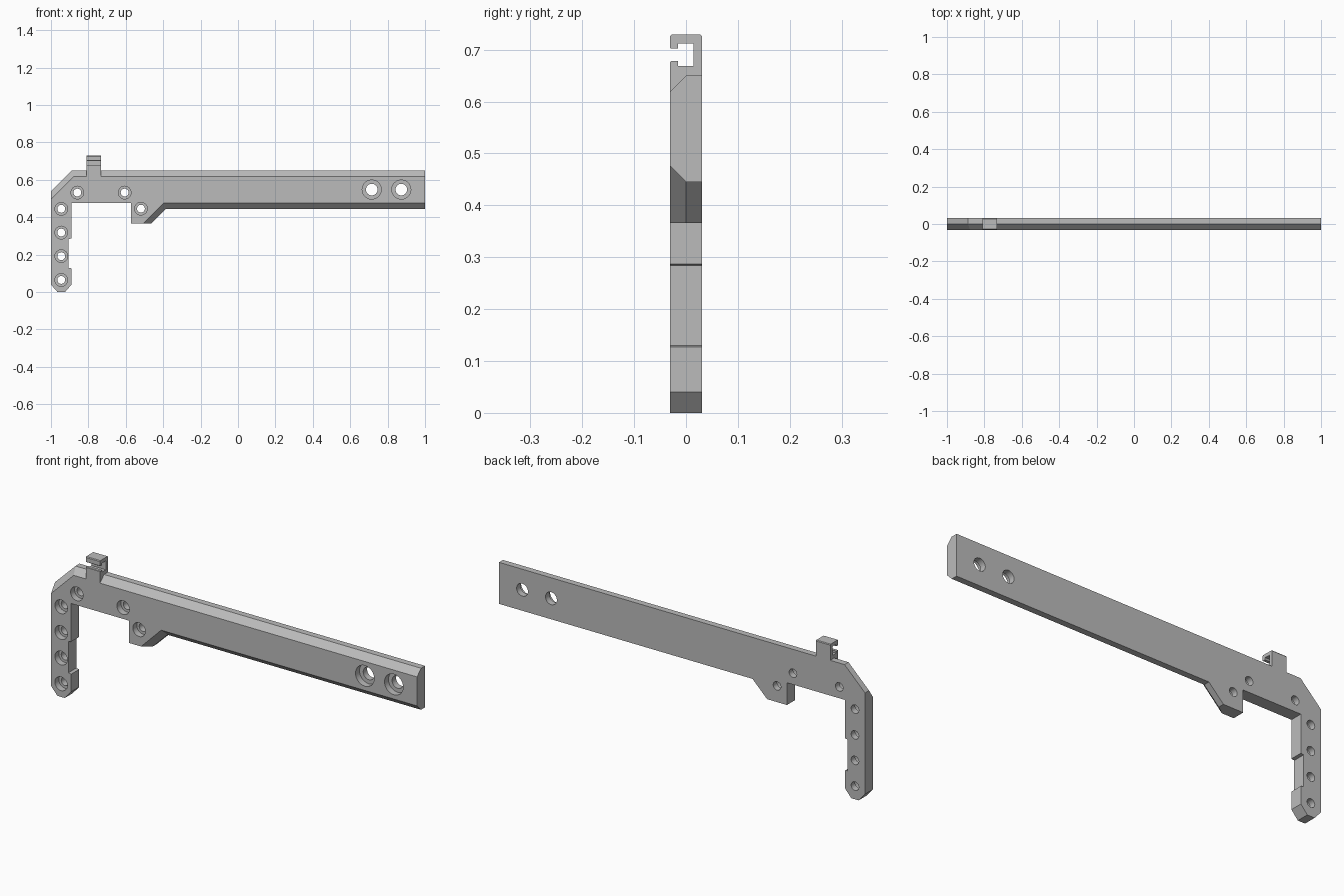
import bpy
import bmesh
from math import cos, sin, tau

if "Cube" in bpy.data.objects:
    bpy.data.objects.remove(bpy.data.objects["Cube"])

HALF = 0.031  # half thickness, also the bevel width

grey = bpy.data.materials.new("light grey")
grey.use_nodes = True
colour = (0.5, 0.5, 0.5, 1)
grey.diffuse_color = colour
grey.node_tree.nodes["Principled BSDF"].inputs["Base Color"].default_value = colour


def add_loft(bm, rings):
    """Join closed rings of points into a capped solid."""
    rings = [[bm.verts.new(p) for p in ring] for ring in rings]
    for a, b in zip(rings, rings[1:]):
        n = len(a)
        for i in range(n):
            j = (i + 1) % n
            bm.faces.new((a[i], a[j], b[j], b[i]))
    bm.faces.new(rings[0])
    bm.faces.new(rings[-1])


def make_object(name, bm):
    bmesh.ops.recalc_face_normals(bm, faces=bm.faces)
    mesh = bpy.data.meshes.new(name)
    bm.to_mesh(mesh)
    bm.free()
    mesh.materials.append(grey)
    obj = bpy.data.objects.new(name, mesh)
    bpy.context.collection.objects.link(obj)
    return obj


# Arm and leg: outline in x, z; the front ring is pulled in along the bevelled edges
leg = [(-1, 0.04), (-0.965, 0), (-0.925, 0), (-0.89, 0.04), (-0.89, 0.127),
       (-0.905, 0.13), (-0.905, 0.284), (-0.89, 0.287), (-0.89, 0.476),
       (-0.573, 0.476), (-0.573, 0.366)]
back = leg + [(-0.465, 0.366), (-0.385, 0.445), (1, 0.445), (1, 0.65), (-0.888, 0.65), (-1, 0.54)]
front = leg + [(-0.508, 0.366), (-0.398, 0.476), (1, 0.476), (1, 0.619), (-0.876, 0.619), (-1, 0.496)]
bm = bmesh.new()
add_loft(bm, [[(x, y, z) for x, z in outline]
              for outline, y in ((front, -HALF), (back, 0), (back, HALF))])
bracket = make_object("bracket_arm", bm)

# Counterbored screw holes
small = [(-0.945, z) for z in (0.065, 0.192, 0.318, 0.445)]
small += [(-0.859, 0.532), (-0.606, 0.532), (-0.519, 0.446)]
large = [(0.715, 0.548), (0.873, 0.548)]
bm = bmesh.new()
for centres, bore, recess in ((small, 0.021, 0.034), (large, 0.031, 0.051)):
    for cx, cz in centres:
        steps = ((-0.05, recess), (0, recess), (0, bore), (0.05, bore))
        add_loft(bm, [[(cx + r * cos(tau * i / 32), y, cz + r * sin(tau * i / 32))
                       for i in range(32)] for y, r in steps])
cutter = make_object("hole_cutter", bm)
cutter.hide_render = True
cut = bracket.modifiers.new("screw holes", "BOOLEAN")
cut.operation = "DIFFERENCE"
cut.solver = "EXACT"
cut.object = cutter
bpy.context.view_layer.objects.active = bracket
bracket.select_set(True)
bpy.ops.object.modifier_apply(modifier=cut.name)
bpy.data.objects.remove(cutter)
bpy.ops.object.shade_smooth_by_angle(angle=0.5)

# Cable clip: C-shaped section in y, z, open to the front
clip = [(-HALF, 0.619), (0, 0.65), (HALF, 0.65), (HALF, 0.725), (0.028, 0.729),
        (-0.028, 0.729), (-HALF, 0.725), (-HALF, 0.704), (-0.029, 0.702),
        (-0.015, 0.702), (-0.015, 0.712), (0.014, 0.712), (0.014, 0.668),
        (-0.015, 0.668), (-0.015, 0.678), (-0.029, 0.678), (-HALF, 0.676)]
bm = bmesh.new()
add_loft(bm, [[(x, y, z) for y, z in clip] for x in (-0.81, -0.732)])
make_object("cable_clip", bm)
